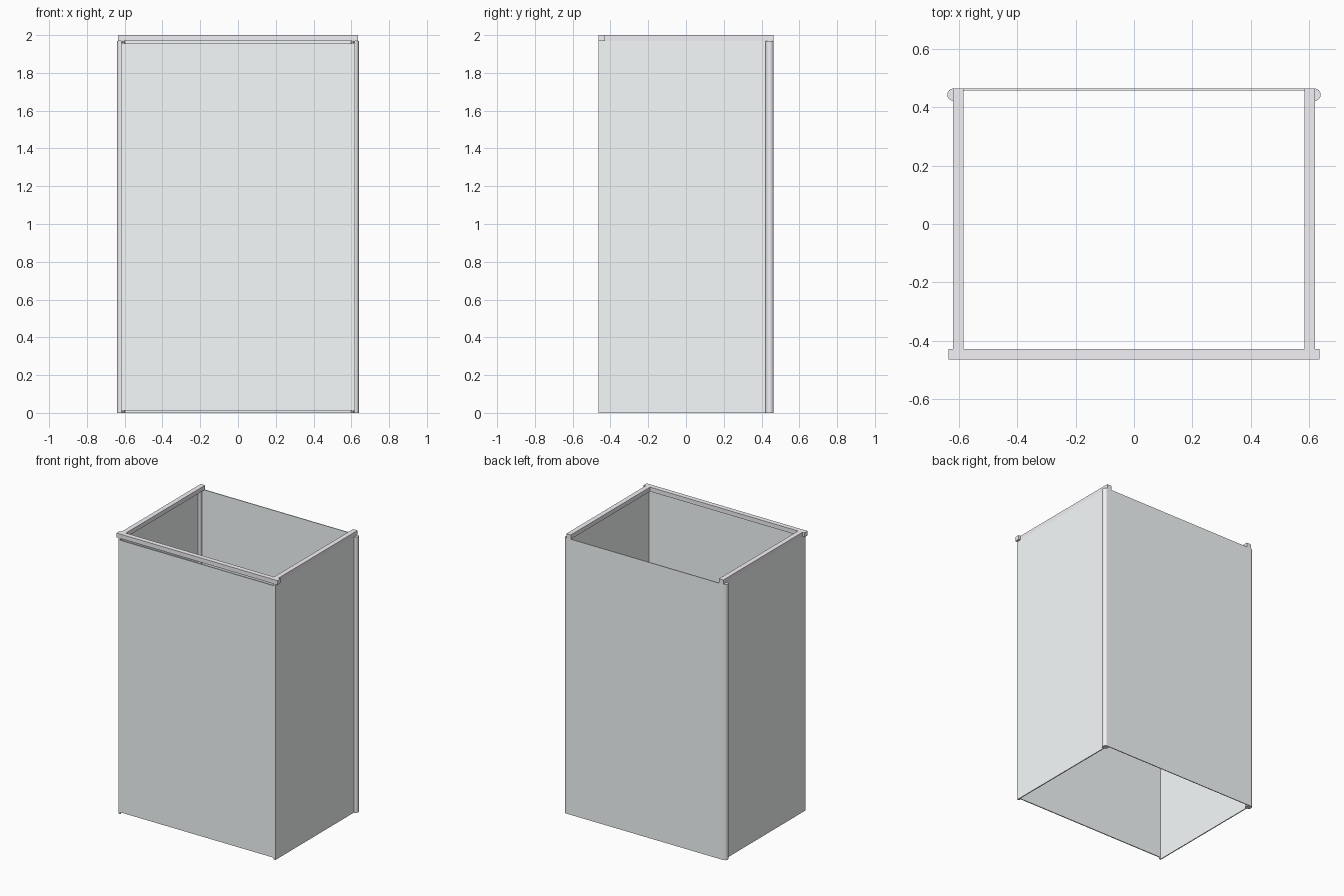
import bpy

if "Cube" in bpy.data.objects:
    bpy.data.objects.remove(bpy.data.objects["Cube"])


def material(name, color):
    mat = bpy.data.materials.new(name)
    mat.diffuse_color = (*color, 1)
    mat.use_nodes = True
    mat.node_tree.nodes["Principled BSDF"].inputs["Base Color"].default_value = mat.diffuse_color
    return mat


GLASS = material("glass", (0.93, 0.97, 0.97))
METAL = material("metal", (0.90, 0.88, 0.92))


def box(name, x, y, z, mat):
    """Box from (min, max) ranges on each axis."""
    bpy.ops.mesh.primitive_cube_add(
        size=1, location=[(a + b) / 2 for a, b in (x, y, z)])
    ob = bpy.context.object
    ob.name = name
    ob.scale = [b - a for a, b in (x, y, z)]
    bpy.ops.object.transform_apply(location=False, rotation=False, scale=True)
    ob.data.materials.append(mat)
    return ob


def rod(name, x, y, z, r, sides):
    """Smooth upright cylinder spanning the z range."""
    bpy.ops.mesh.primitive_cylinder_add(
        vertices=sides, radius=r, depth=z[1] - z[0], location=(x, y, sum(z) / 2))
    ob = bpy.context.object
    ob.name = name
    ob.data.materials.append(METAL)
    bpy.ops.object.shade_smooth_by_angle()
    return ob


def span(side, a, b):
    """Mirror an x range to the left (-1) or right (1) side."""
    return tuple(sorted((side * a, side * b)))


TOP = 1.969   # underside of the rails
Y = 0.464     # half depth

# Fixed back panel and front door, with a small gap above and below the door
box("back_panel", (-0.617, 0.617), (Y - 0.006, Y), (0, TOP), GLASS)
box("front_door", (-0.613, 0.613), (-Y, -Y + 0.007), (0.013, 1.956), GLASS)

# Front top rail, slightly wider than the side rails
box("front_rail", (-0.636, 0.636), (-Y, -Y + 0.035), (TOP, 2), METAL)

for side, label in ((-1, "left"), (1, "right")):
    # Side panel, flush with the outside of the rail resting on it
    box(label + "_panel", span(side, 0.613, 0.62), (-Y, Y - 0.02), (0, TOP), GLASS)
    box(label + "_rail", span(side, 0.585, 0.62), (-Y + 0.035, Y), (TOP, 2), METAL)
    # Round rear corner post
    rod(label + "_post", side * 0.619, Y - 0.021, (0, TOP), 0.021, 32)
    # Door pivots at the top and bottom corners
    rod(label + "_top_pivot", side * 0.608, -Y + 0.005, (1.955, TOP), 0.005, 12)
    rod(label + "_bottom_pivot", side * 0.608, -Y + 0.005, (0, 0.014), 0.005, 12)
